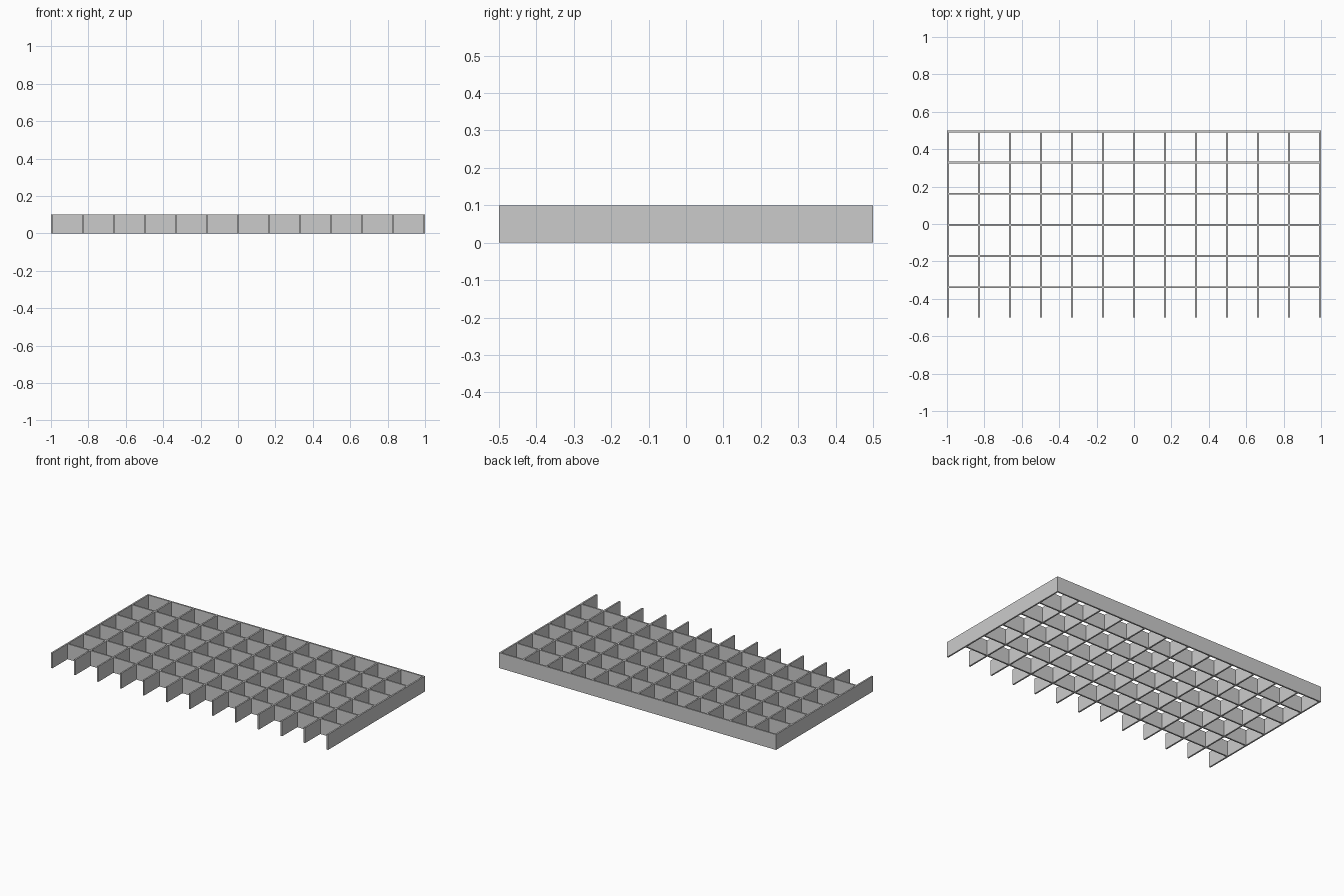
import bpy

cube = bpy.data.objects.get("Cube")
if cube:
    bpy.data.objects.remove(cube, do_unlink=True)

LENGTH, DEPTH, HEIGHT, THICK = 2.0, 1.0, 0.1, 0.01
COLUMNS, ROWS = 12, 6

grey = bpy.data.materials.new("light_grey")
grey.use_nodes = True
colour = (0.6, 0.6, 0.6, 1)
grey.diffuse_color = colour
grey.node_tree.nodes["Principled BSDF"].inputs["Base Color"].default_value = colour


def slat(name, x, y, width, depth):
    """Upright flat slat standing on the ground."""
    bpy.ops.mesh.primitive_cube_add(size=1, location=(x, y, HEIGHT / 2))
    obj = bpy.context.object
    obj.name = name
    obj.scale = (width, depth, HEIGHT)
    bpy.ops.object.transform_apply(location=False, rotation=False, scale=True)
    obj.data.materials.append(grey)


# Cross slats running front to back
pitch_x = (LENGTH - THICK) / COLUMNS
for i in range(COLUMNS + 1):
    slat(f"cross_slat_{i + 1}", (THICK - LENGTH) / 2 + i * pitch_x, 0, THICK, DEPTH)

# Long slats from the back edge forward, split between the cross slats; front stays open
pitch_y = DEPTH / ROWS
for row in range(ROWS):
    y = (DEPTH - THICK) / 2 - row * pitch_y
    for i in range(COLUMNS):
        x = (THICK - LENGTH) / 2 + (i + 0.5) * pitch_x
        slat(f"long_slat_{row + 1}_{i + 1}", x, y, pitch_x - THICK, THICK)
